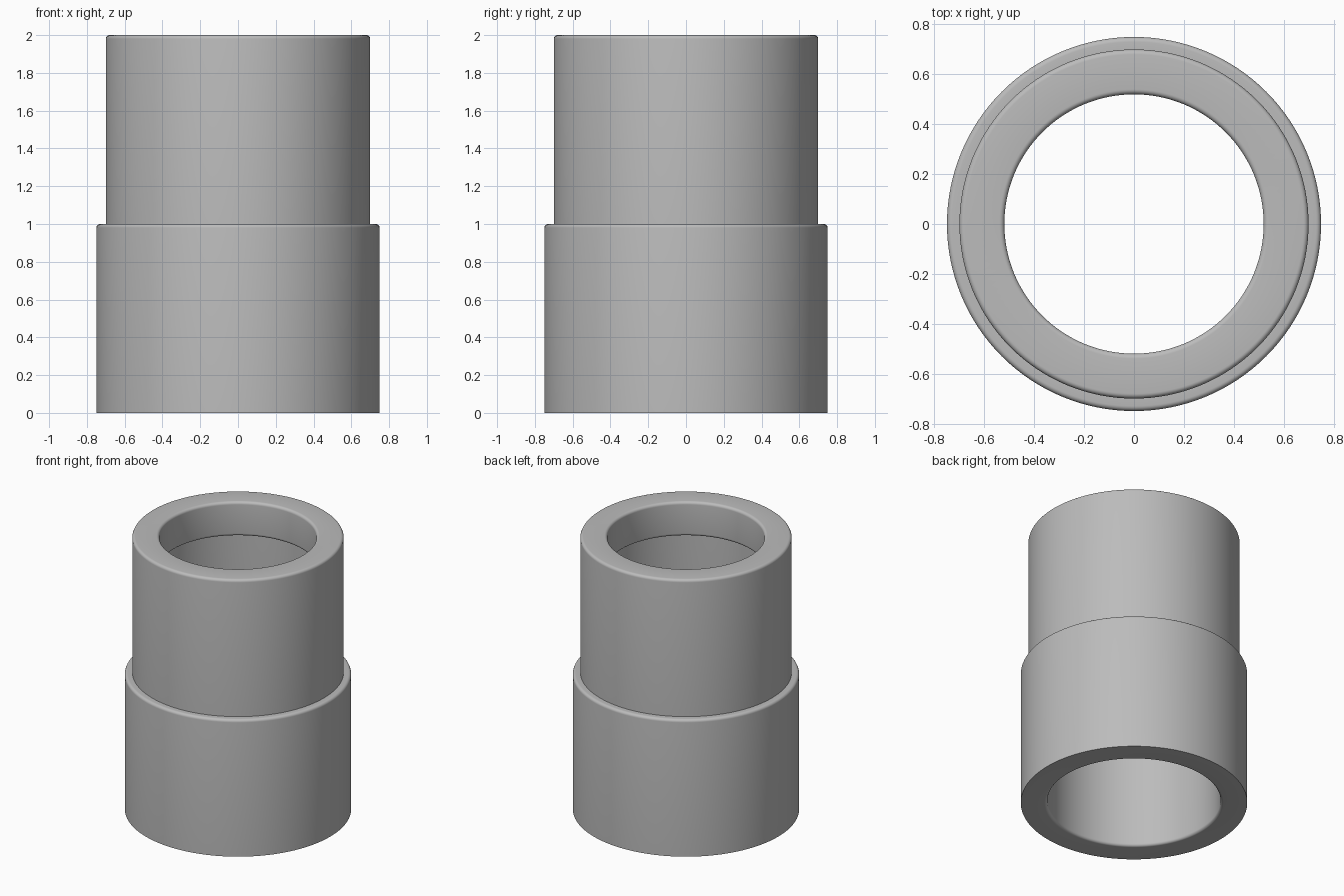
import bpy
import math
from mathutils import Vector

SEGMENTS = 128
FILLET = 0.02

cube = bpy.data.objects.get("Cube")
if cube:
    bpy.data.objects.remove(cube, do_unlink=True)

grey = bpy.data.materials.new("plain grey")
grey.use_nodes = True
colour = (0.5, 0.5, 0.5, 1)
grey.diffuse_color = colour
grey.node_tree.nodes["Principled BSDF"].inputs["Base Color"].default_value = colour


def rounded(profile, steps=6):
    """Round the flagged right-angled corners of a closed profile."""
    points = []
    for i, (r, z, is_round) in enumerate(profile):
        corner = Vector((r, z))
        if not is_round:
            points.append(corner)
            continue
        before = Vector(profile[i - 1][:2]) - corner
        after = Vector(profile[(i + 1) % len(profile)][:2]) - corner
        a, b = before.normalized() * FILLET, after.normalized() * FILLET
        for k in range(steps + 1):
            t = math.pi / 2 * k / steps
            points.append(corner + a * (1 - math.sin(t)) + b * (1 - math.cos(t)))
    return points


def lathe(name, profile):
    """Revolve a closed (radius, height) profile about the z axis."""
    n = len(profile)
    verts, faces = [], []
    for s in range(SEGMENTS):
        angle = 2 * math.pi * s / SEGMENTS
        verts += [(r * math.cos(angle), r * math.sin(angle), z) for r, z in profile]
        base, nxt = s * n, (s + 1) % SEGMENTS * n
        for i in range(n):
            j = (i + 1) % n
            faces.append((base + i, nxt + i, nxt + j, base + j))
    mesh = bpy.data.meshes.new(name)
    mesh.from_pydata(verts, [], faces)
    mesh.materials.append(grey)
    obj = bpy.data.objects.new(name, mesh)
    bpy.context.collection.objects.link(obj)
    bpy.ops.object.select_all(action="DESELECT")
    obj.select_set(True)
    bpy.context.view_layer.objects.active = obj
    bpy.ops.object.shade_smooth_by_angle(angle=math.radians(35))
    return obj


# Stepped sleeve: wide base, narrower neck, wide bore and a narrower top lip
sleeve = [
    (0.75, 0, False), (0.75, 1, True), (0.70, 1, False),
    (0.70, 2, True), (0.52, 2, True),
    (0.52, 1.75, True), (0.573, 1.75, False),
    (0.573, 0, True),
]
lathe("stepped_sleeve", rounded(sleeve))
